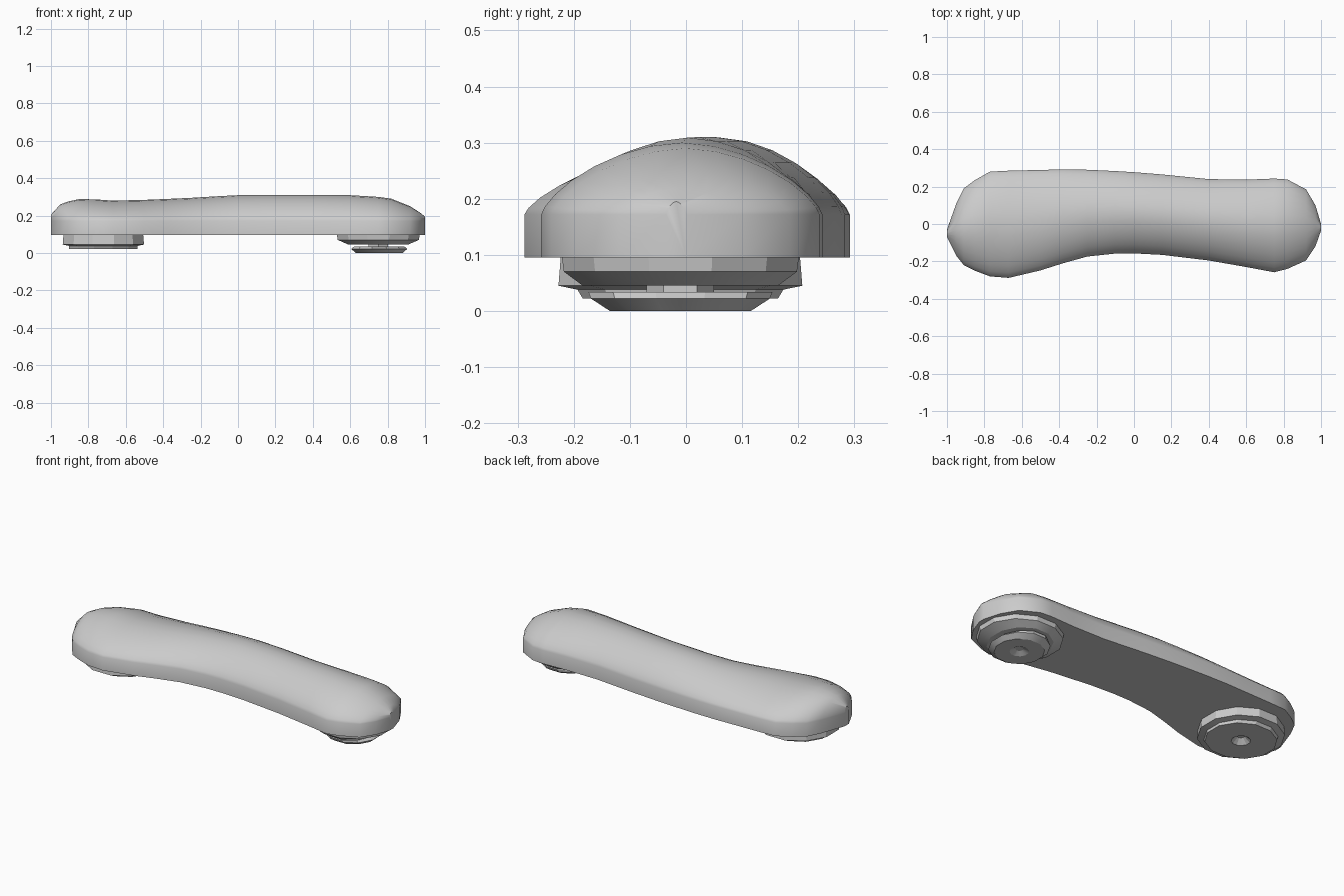
import bpy, bmesh, math

if "Cube" in bpy.data.objects:
    bpy.data.objects.remove(bpy.data.objects["Cube"])

GREY = (0.6, 0.6, 0.6, 1)
mat = bpy.data.materials.new("plain grey")
mat.use_nodes = True
mat.diffuse_color = GREY
mat.node_tree.nodes["Principled BSDF"].inputs["Base Color"].default_value = GREY


def loft(name, rings, angle):
    """Skin a list of closed rings and cap both ends."""
    bm = bmesh.new()
    loops = [[bm.verts.new(p) for p in ring] for ring in rings]
    n = len(loops[0])
    for a, b in zip(loops, loops[1:]):
        for i in range(n):
            j = (i + 1) % n
            bm.faces.new((a[i], a[j], b[j], b[i]))
    bm.faces.new(loops[0])
    bm.faces.new(loops[-1])
    bmesh.ops.recalc_face_normals(bm, faces=bm.faces)
    mesh = bpy.data.meshes.new(name)
    bm.to_mesh(mesh)
    bm.free()
    mesh.materials.append(mat)
    ob = bpy.data.objects.new(name, mesh)
    bpy.context.collection.objects.link(ob)
    bpy.ops.object.select_all(action="DESELECT")
    ob.select_set(True)
    bpy.context.view_layer.objects.active = ob
    bpy.ops.object.shade_smooth_by_angle(angle=math.radians(angle))
    return ob


# Grip: flat underside, short upright wall, domed top
BASE, WALL, STEPS = 0.095, 0.172, 14
# x, front edge, back edge, crown height
stations = [
    (-1.0, -0.07, -0.03, 0.205), (-0.95, -0.17, 0.11, 0.26),
    (-0.91, -0.22, 0.19, 0.275), (-0.85, -0.25, 0.235, 0.288),
    (-0.77, -0.28, 0.28, 0.287), (-0.67, -0.288, 0.285, 0.28),
    (-0.5, -0.248, 0.289, 0.284), (-0.38, -0.21, 0.292, 0.289),
    (-0.25, -0.174, 0.29, 0.295), (-0.1, -0.158, 0.283, 0.304),
    (0.0, -0.157, 0.277, 0.309), (0.15, -0.165, 0.265, 0.31),
    (0.4, -0.195, 0.24, 0.31), (0.6, -0.23, 0.237, 0.309),
    (0.75, -0.258, 0.243, 0.3), (0.82, -0.24, 0.238, 0.29),
    (0.92, -0.195, 0.185, 0.25), (0.97, -0.12, 0.1, 0.218),
    (1.0, -0.035, 0.0, 0.195),
]


def grip_section(x, front, back, crown):
    mid, half = (front + back) / 2, (back - front) / 2
    ring = [(x, front, BASE)]
    for i in range(STEPS + 1):
        u = -math.cos(math.pi * i / STEPS)
        rise = max(0, 1 - abs(u) ** 1.8) ** 0.72
        ring.append((x, mid + half * u, WALL + (crown - WALL) * rise))
    ring.append((x, back, BASE))
    return ring


loft("grip", [grip_section(*s) for s in stations], 35)


# Feet: faceted stacked pads, each with a three-sided dimple underneath
def pad(name, cx, cy, sides, profile):
    rings = []
    for rx, ry, z in profile:
        ring = []
        for i in range(sides):
            t = 2 * math.pi * (i + 0.5) / sides
            ring.append((cx + rx * math.cos(t), cy + ry * math.sin(t), z))
        rings.append(ring)
    loft(name, rings, 20)


DIMPLE = 0.05
pad("right_foot", -0.72, -0.01, 12, [
    (0.22, 0.22, BASE + 0.01), (0.225, 0.225, 0.045), (0.19, 0.19, 0.038),
    (0.19, 0.18, 0.022), (DIMPLE, DIMPLE, 0.022), (0.02, 0.02, 0.05)])
pad("left_foot_upper", 0.75, -0.01, 12, [
    (0.23, 0.22, BASE + 0.01), (0.225, 0.215, 0.07), (0.165, 0.18, 0.045)])
pad("left_foot_stem", 0.75, -0.01, 6, [(0.06, 0.06, 0.06), (0.06, 0.06, 0.02)])
pad("left_foot_lower", 0.755, -0.01, 12, [
    (0.14, 0.17, 0.034), (0.155, 0.165, 0.022), (0.13, 0.13, 0.0),
    (DIMPLE, DIMPLE, 0.0), (0.02, 0.02, 0.015)])
